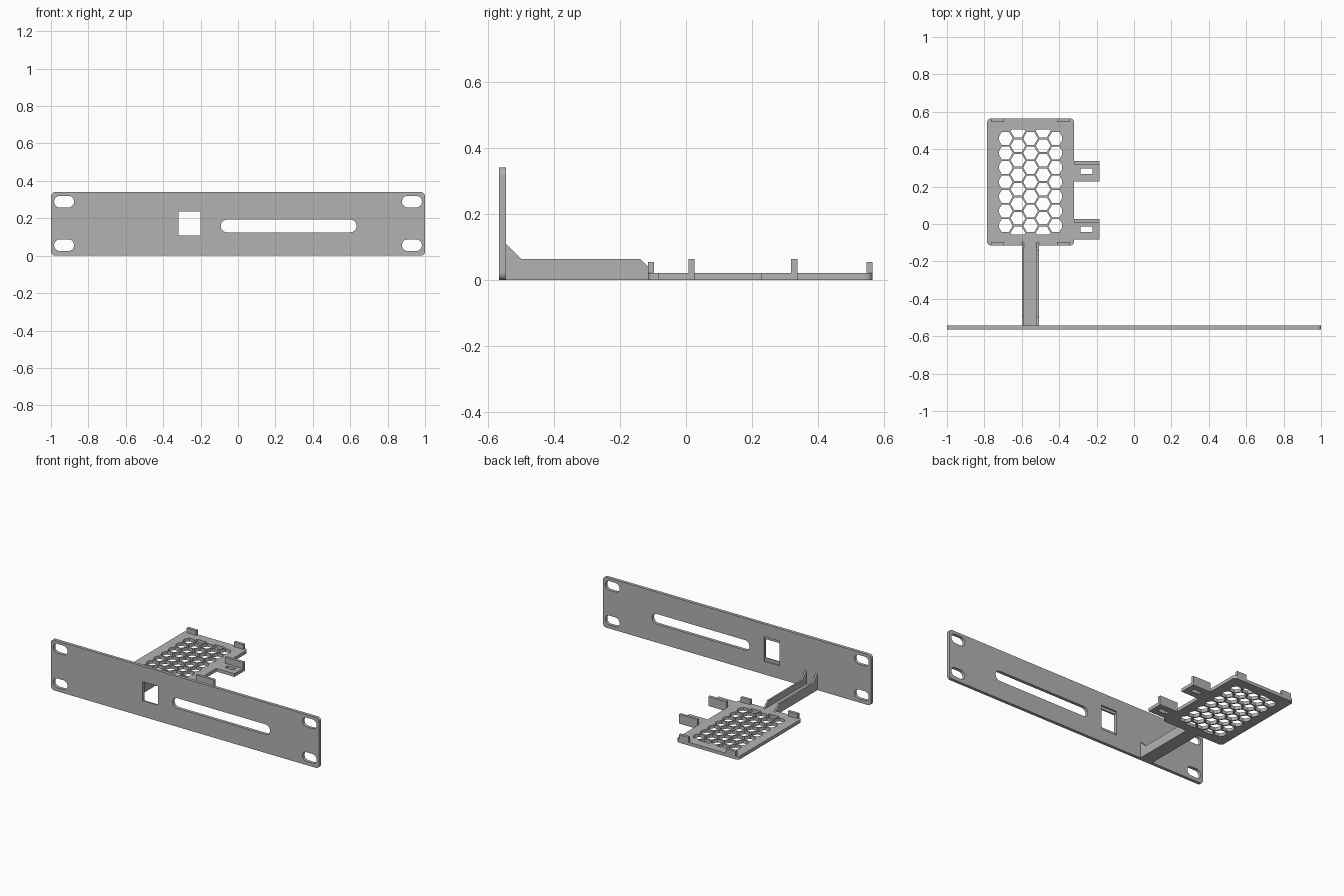
import bpy, bmesh
from math import pi, cos, sin, sqrt
from mathutils import Matrix, Vector

cube = bpy.data.objects.get("Cube")
if cube:
    bpy.data.objects.remove(cube)

grey = bpy.data.materials.new("plain grey")
grey.use_nodes = True
COLOUR = (0.45, 0.45, 0.45, 1)
grey.diffuse_color = COLOUR
grey.node_tree.nodes["Principled BSDF"].inputs["Base Color"].default_value = COLOUR

# Planes: columns are the profile's own x, y and extrusion axes
XY = Matrix.Identity(3)
XZ = Matrix(((1, 0, 0), (0, 0, 1), (0, 1, 0)))
YZ = Matrix(((0, 0, 1), (1, 0, 0), (0, 1, 0)))


def rect(x0, x1, y0, y1, r=0.0, steps=6):
    """Rectangle outline, with rounded corners if r is given."""
    if not r:
        return [(x0, y0), (x1, y0), (x1, y1), (x0, y1)]
    pts = []
    corners = ((x1 - r, y1 - r), (x0 + r, y1 - r), (x0 + r, y0 + r), (x1 - r, y0 + r))
    for k, (cx, cy) in enumerate(corners):
        for i in range(steps + 1):
            a = pi / 2 * (k + i / steps)
            pts.append((cx + r * cos(a), cy + r * sin(a)))
    return pts


def slab(name, plane, lo, hi, outline, holes=()):
    """Fill an outline with holes and extrude it from lo to hi."""
    curve = bpy.data.curves.new(name, "CURVE")
    curve.dimensions, curve.fill_mode = "2D", "BOTH"
    curve.extrude = (hi - lo) / 2
    for loop in (outline, *holes):
        spline = curve.splines.new("POLY")
        spline.points.add(len(loop) - 1)
        for p, (u, v) in zip(spline.points, loop):
            p.co = (u, v, 0, 1)
        spline.use_cyclic_u = True
    temp = bpy.data.objects.new(name + "_profile", curve)
    bpy.context.scene.collection.objects.link(temp)
    bpy.context.view_layer.update()
    deps = bpy.context.evaluated_depsgraph_get()
    mesh = bpy.data.meshes.new_from_object(temp.evaluated_get(deps))
    bpy.data.objects.remove(temp)
    bm = bmesh.new()
    bm.from_mesh(mesh)
    for v in bm.verts:
        v.co = plane @ (v.co + Vector((0, 0, (lo + hi) / 2)))
    bmesh.ops.remove_doubles(bm, verts=bm.verts, dist=1e-5)
    bmesh.ops.recalc_face_normals(bm, faces=bm.faces)
    for f in bm.faces:
        f.smooth = False
    bm.to_mesh(mesh)
    bm.free()
    mesh.materials.clear()
    mesh.materials.append(grey)
    obj = bpy.data.objects.new(name, mesh)
    bpy.context.scene.collection.objects.link(obj)
    return obj


def clip(poly, axis, sign, limit):
    """Keep the part of a polygon where sign * coordinate <= limit."""
    out = []
    for a, b in zip(poly, poly[1:] + poly[:1]):
        da, db = sign * a[axis] - limit, sign * b[axis] - limit
        if da <= 0:
            out.append(a)
        if da * db < 0:
            t = da / (da - db)
            out.append(tuple(p + (q - p) * t for p, q in zip(a, b)))
    return out


# Front panel with mounting slots, window and long slot
FRONT, BACK = -0.565, -0.544
WIN = (-0.318, -0.2)
slots = [rect(x - 0.053, x + 0.053, z - 0.031, z + 0.031, 0.03)
         for x in (-0.93, 0.93) for z in (0.056, 0.289)]
panel = slab("front_panel", XZ, FRONT, BACK, rect(-1, 1, 0, 0.34, 0.022),
             slots + [rect(*WIN, 0.107, 0.235), rect(-0.092, 0.634, 0.125, 0.193, 0.033)])

# Taller recess behind the window
cutter = slab("window_recess_cutter", XZ, FRONT + 0.011, BACK + 0.02,
              rect(WIN[0] - 0.0005, WIN[1] + 0.0005, 0.088, 0.254))
cutter.hide_render = True
cut = panel.modifiers.new("window_recess", "BOOLEAN")
cut.operation, cut.solver, cut.object = "DIFFERENCE", "EXACT", cutter
bpy.context.view_layer.objects.active = panel
bpy.ops.object.modifier_apply(modifier=cut.name)
bpy.data.objects.remove(cutter)

# Honeycomb holes of the tray, trimmed to a rectangle
CX, CY, THICK = -0.553, 0.2245, 0.022
PITCH, R = 0.0777, 0.0395
honeycomb = []
for col in range(-2, 3):
    rows = 7 if col % 2 == 0 else 8
    for row in range(rows):
        ox, oy = col * PITCH * sqrt(3) / 2, (row - (rows - 1) / 2) * PITCH
        cell = [(ox + R * cos(k * pi / 3), oy + R * sin(k * pi / 3)) for k in range(6)]
        for axis, limit in ((0, 0.169), (1, 0.281)):
            for sign in (1, -1):
                cell = clip(cell, axis, sign, limit)
        honeycomb.append([(CX + u, CY + v) for u, v in cell])

# Tray outline with two ears on its left edge
X0, X1, Y0, Y1 = -0.786, -0.32, -0.115, 0.564
EAR_X, EARS = -0.185, ((-0.083, 0.026), (0.227, 0.337))
outline = rect(X0, X1, Y0, Y1, 0.022)
for lo, hi in EARS:
    outline += [(X1, lo), (EAR_X, lo), (EAR_X, hi), (X1, hi)]
ear_slots = [rect(-0.285, -0.222, lo + 0.041, lo + 0.07) for lo, hi in EARS]
slab("tray", XY, 0, THICK, outline, honeycomb + ear_slots)

# Upright walls on the ears
for label, (lo, hi) in zip(("front", "back"), EARS):
    slab(label + "_ear_wall", XY, THICK, 0.063, rect(X1, EAR_X, hi - 0.019, hi))

# Retaining tabs near the tray corners
for end, y in (("front", Y0), ("back", Y1 - 0.019)):
    for side, x in (("right", -0.765), ("left", -0.412)):
        slab(f"{end}_{side}_tab", XY, THICK, 0.054, rect(x, x + 0.071, y, y + 0.019))

# Channel-shaped arm joining the panel to the tray
A0, A1, WALL = -0.6, -0.508, 0.012
slab("arm_floor", XY, 0, THICK, rect(A0 + WALL, A1 - WALL, BACK, Y0))
profile = [(BACK, 0), (Y0, 0), (Y0, THICK), (-0.097, THICK), (-0.138, 0.063),
           (-0.497, 0.063), (BACK, 0.11)]
for side, x in (("right", A0), ("left", A1 - WALL)):
    slab(side + "_arm_wall", YZ, x, x + WALL, profile)
